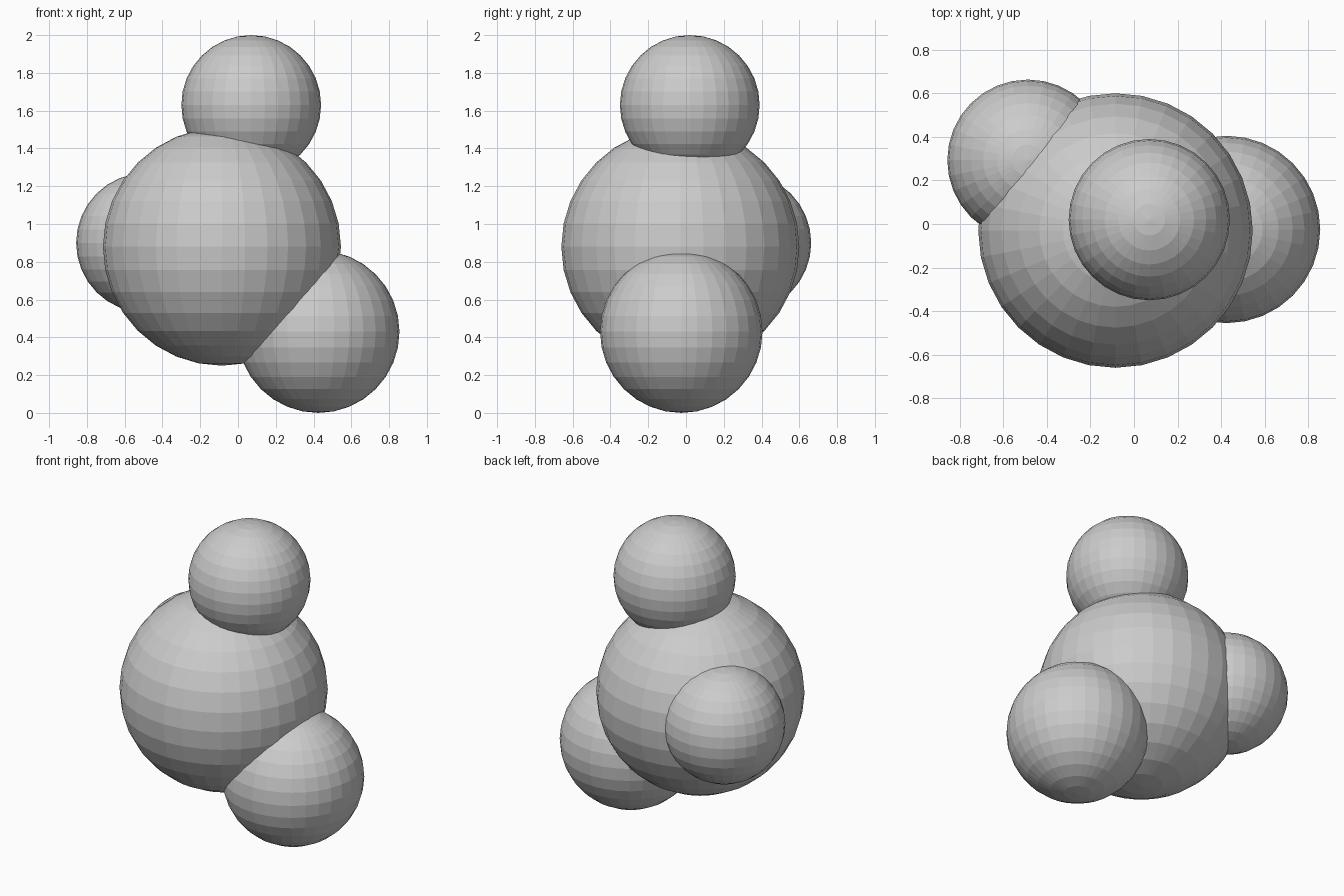
import bpy

if "Cube" in bpy.data.objects:
    bpy.data.objects.remove(bpy.data.objects["Cube"])


def ball(name, radius, centre):
    bpy.ops.mesh.primitive_uv_sphere_add(segments=32, ring_count=16,
                                         radius=radius, location=centre)
    bpy.context.object.name = name


# Large central ball with three smaller ones sunk into it, all flat shaded
ball("centre_ball", 0.63, (-0.085, -0.03, 0.88))
ball("top_ball", 0.37, (0.07, 0.02, 1.63))
ball("lower_right_ball", 0.43, (0.425, -0.025, 0.43))
ball("back_left_ball", 0.37, (-0.487, 0.293, 0.90))
